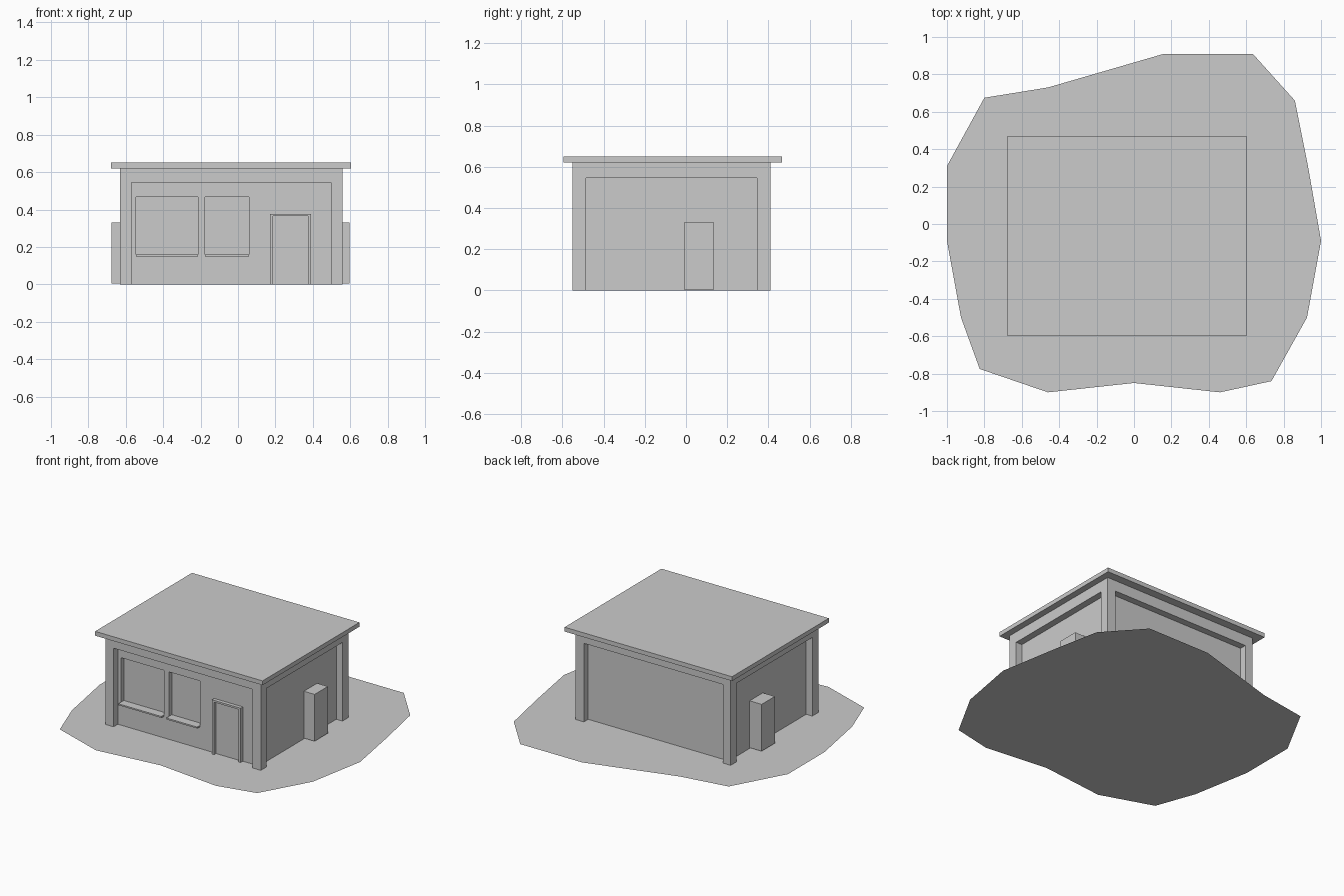
import bpy, bmesh

if "Cube" in bpy.data.objects:
    bpy.data.objects.remove(bpy.data.objects["Cube"])


def box(name, x, y, z):
    """Axis-aligned box from (min, max) ranges."""
    bm = bmesh.new()
    bmesh.ops.create_cube(bm, size=1)
    for v in bm.verts:
        v.co = [r[0] if c < 0 else r[1] for c, r in zip(v.co, (x, y, z))]
    me = bpy.data.meshes.new(name)
    bm.to_mesh(me)
    bm.free()
    ob = bpy.data.objects.new(name, me)
    bpy.context.collection.objects.link(ob)
    return ob


def cut(target, x, y, z):
    """Subtract a box from the target."""
    cutter = box("cutter", x, y, z)
    cutter.hide_render = True
    mod = target.modifiers.new("cut", 'BOOLEAN')
    mod.operation, mod.solver, mod.object = 'DIFFERENCE', 'EXACT', cutter
    bpy.context.view_layer.objects.active = target
    bpy.ops.object.modifier_apply(modifier=mod.name)
    bpy.data.objects.remove(cutter)


# Building extents, corner post widths and panel recess
X0, X1, Y0, Y1, H = -0.63, 0.56, -0.55, 0.41, 0.62
PX0, PX1, PY0, PY1, PZ = -0.57, 0.497, -0.485, 0.345, 0.545
D = 0.047
WY = Y0 + D

# Walls with recessed panels on all four sides, leaving corner posts and a top beam
walls = box("walls", (X0, X1), (Y0, Y1), (0, H))
panel_z = (-0.1, PZ)
cut(walls, (PX0, PX1), (Y0 - 0.1, WY), panel_z)
cut(walls, (PX0, PX1), (Y1 - D, Y1 + 0.1), panel_z)
cut(walls, (X0 - 0.1, X0 + D), (PY0, PY1), panel_z)
cut(walls, (X1 - D, X1 + 0.1), (PY0, PY1), panel_z)

# Recessed windows with projecting sills
for i, span in enumerate([(-0.545, -0.215), (-0.177, 0.06)]):
    cut(walls, span, (WY - 0.1, WY + 0.03), (0.153, 0.468))
    box(f"window_sill_{i + 1}", span, (WY - 0.03, WY + 0.03), (0.15, 0.16))

# Door frame around the flush door
frame = box("door_frame", (0.17, 0.39), (WY - 0.025, WY + 0.01), (0, 0.377))
cut(frame, (0.186, 0.374), (WY - 0.1, WY + 0.1), (-0.1, 0.364))
box("door", (0.186, 0.374), (WY - 0.003, WY + 0.01), (0, 0.364))

# Utility cabinets against both side walls
box("left_cabinet", (-0.675, X0 + D + 0.01), (-0.01, 0.135), (0.005, 0.33))
box("right_cabinet", (X1 - D - 0.01, 0.595), (-0.01, 0.135), (0.005, 0.33))

# Flat overhanging roof slab
box("roof", (-0.68, 0.605), (-0.595, 0.467), (H, 0.65))

# Irregular flat yard
outline = [(-1, 0.31), (-1, -0.09), (-0.925, -0.5), (-0.825, -0.775),
           (-0.46, -0.90), (0, -0.85), (0.46, -0.90), (0.735, -0.84),
           (0.925, -0.5), (1, -0.09), (0.93, 0.31), (0.86, 0.66),
           (0.635, 0.91), (0.16, 0.91), (-0.46, 0.73), (-0.80, 0.675)]
mesh = bpy.data.meshes.new("yard")
mesh.from_pydata([(x, y, 0) for x, y in outline], [], [range(len(outline))])
bpy.context.collection.objects.link(bpy.data.objects.new("yard", mesh))
